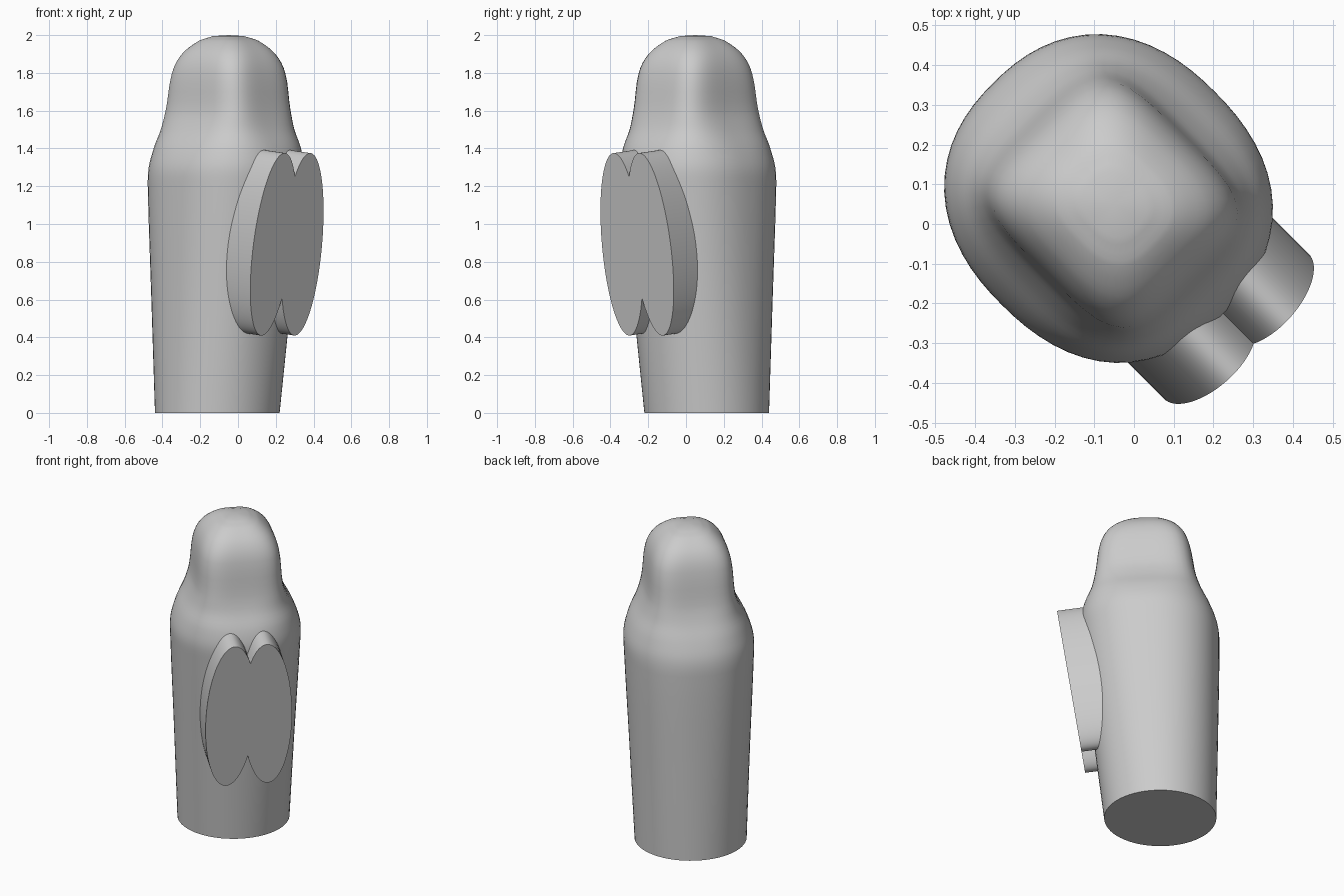
import bpy, math

if "Cube" in bpy.data.objects:
    bpy.data.objects.remove(bpy.data.objects["Cube"])

S = math.sqrt(0.5)


def to_world(u, v, z):
    # u points outward through the plate (front right), v runs sideways
    return (S * (u + v), S * (v - u), z)


def make_object(name, verts, faces, angle):
    mesh = bpy.data.meshes.new(name)
    mesh.from_pydata(verts, [], faces)
    mesh.update()
    obj = bpy.data.objects.new(name, mesh)
    bpy.context.collection.objects.link(obj)
    bpy.ops.object.select_all(action='DESELECT')
    obj.select_set(True)
    bpy.context.view_layer.objects.active = obj
    bpy.ops.object.mode_set(mode='EDIT')
    bpy.ops.mesh.select_all(action='SELECT')
    bpy.ops.mesh.normals_make_consistent(inside=False)
    bpy.ops.object.mode_set(mode='OBJECT')
    bpy.ops.object.shade_smooth_by_angle(angle=math.radians(angle))
    return obj


# Body sections: height, centre u, half depth, half width, squareness
sections = [
    (0.00, -0.155, 0.330, 0.330, 2.0),
    (0.60, -0.125, 0.370, 0.353, 2.15),
    (1.20, -0.095, 0.407, 0.378, 2.3),
    (1.30, -0.087, 0.405, 0.376, 2.35),
    (1.40, -0.080, 0.375, 0.345, 2.6),
    (1.50, -0.078, 0.328, 0.293, 3.2),
    (1.60, -0.074, 0.298, 0.258, 4.0),
    (1.80, -0.070, 0.266, 0.238, 4.0),
    (1.90, -0.070, 0.224, 0.202, 3.5),
    (1.97, -0.070, 0.148, 0.132, 3.0),
    (1.995, -0.070, 0.080, 0.070, 2.6),
]


def between(a, b, c, d, t):
    # Smooth interpolation through unevenly spaced sections
    h = c[0] - b[0]
    out = [b[0] + h * t]
    for i in range(1, 5):
        m0 = (c[i] - a[i]) / (c[0] - a[0])
        m1 = (d[i] - b[i]) / (d[0] - b[0])
        out.append((2*t**3 - 3*t*t + 1) * b[i] + (t**3 - 2*t*t + t) * h * m0
                   + (3*t*t - 2*t**3) * c[i] + (t**3 - t*t) * h * m1)
    return out


rows = []
n = len(sections)
for i in range(n - 1):
    a, b, c, d = (sections[max(i - 1, 0)], sections[i],
                  sections[i + 1], sections[min(i + 2, n - 1)])
    rows += [between(a, b, c, d, k / 4) for k in range(4)]
rows.append(sections[-1])

# Body: loft of rounded-square rings
N = 64
verts, faces = [], []
for z, cu, a, b, p in rows:
    for j in range(N):
        t = 2 * math.pi * j / N
        cs, sn = math.cos(t), math.sin(t)
        r = (abs(cs) ** p + abs(sn) ** p) ** (-1 / p)
        verts.append(to_world(cu + a * r * cs, b * r * sn, z))
for i in range(len(rows) - 1):
    for j in range(N):
        k = (j + 1) % N
        faces.append((i*N + j, i*N + k, (i+1)*N + k, (i+1)*N + j))
faces.append(tuple(range(N)))
top = len(verts)
verts.append(to_world(-0.07, 0, 2.0))
last = (len(rows) - 1) * N
faces += [(last + j, last + (j + 1) % N, top) for j in range(N)]
make_object("body", verts, faces, 40)

# Chest plate: outline of two overlapping ovals, mirrored about the middle
H, W, C, LEAN, MID = 0.483, 0.147, 0.110, 0.03, 0.8925


def oval(t):
    dz = H * math.sin(t)
    return C - LEAN * dz + W * math.cos(t), MID + dz


def notch(sign):
    lo, hi = math.pi / 2, math.pi
    for _ in range(40):
        m = (lo + hi) / 2
        lo, hi = (m, hi) if oval(sign * m)[0] > 0 else (lo, m)
    return sign * lo


t0, t1 = notch(-1), notch(1)
M = 60
half = [oval(t0 + (t1 - t0) * i / M) for i in range(M + 1)]
outline = half + [(-v, z) for v, z in reversed(half[1:-1])]

TILT, DEPTH = 0.15, 0.26
front, back = [], []
for v, z in outline:
    u = 0.445 + (z - 1.375) * TILT
    front.append(to_world(u, v, z))
    back.append(to_world(u - DEPTH, v, z + TILT * DEPTH * 0.7))
L = len(outline)
faces = [tuple(range(L)), tuple(range(2 * L - 1, L - 1, -1))]
faces += [(i, i + L, (i + 1) % L + L, (i + 1) % L) for i in range(L)]
make_object("chest_plate", front + back, faces, 30)
